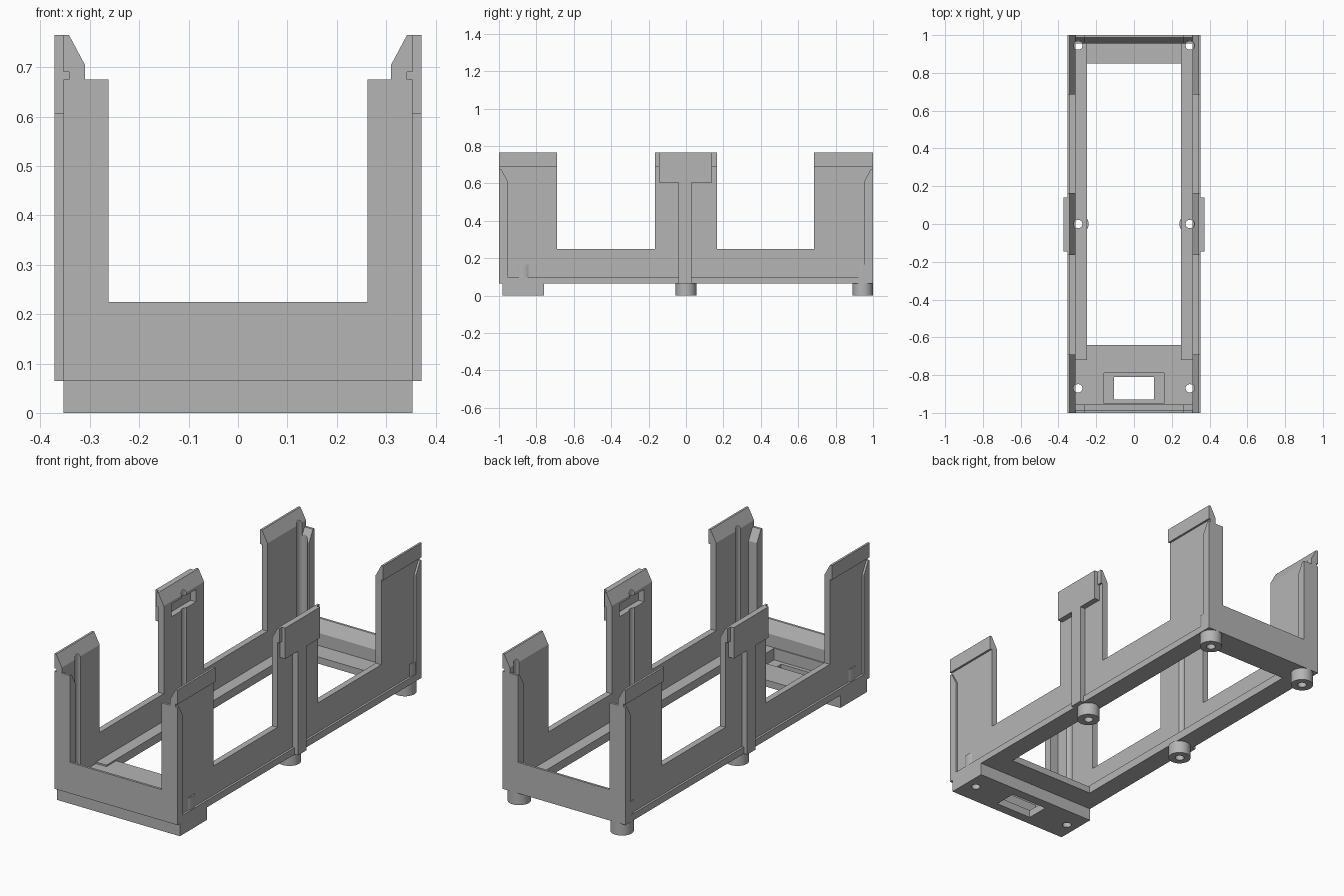
import bpy, bmesh, math
from mathutils import Vector

cube = bpy.data.objects.get("Cube")
if cube:
    bpy.data.objects.remove(cube, do_unlink=True)

grey = bpy.data.materials.new("plain grey")
grey.use_nodes = True
grey.diffuse_color = (0.46, 0.46, 0.46, 1)
grey.node_tree.nodes["Principled BSDF"].inputs["Base Color"].default_value = grey.diffuse_color

BOTTOM, LEDGE, TOP = 0.065, 0.10, 0.765
INNER, SKIN, OUTER = 0.31, 0.342, 0.353
HOLE_X = 0.295
HOLES_Y = (-0.87, 0, 0.945)
FOOT_R = 0.055


def prism(name, pts, axis, lo, hi):
    """Extrude a 2D outline along an axis, the outline using the other two in order."""
    bm = bmesh.new()

    def place(p, d):
        v = list(p)
        v.insert(axis, d)
        return bm.verts.new(v)
    a = [place(p, lo) for p in pts]
    b = [place(p, hi) for p in pts]
    bm.faces.new(a)
    bm.faces.new(b[::-1])
    for i in range(len(pts)):
        j = (i + 1) % len(pts)
        bm.faces.new((a[i], b[i], b[j], a[j]))
    bmesh.ops.recalc_face_normals(bm, faces=bm.faces)
    mesh = bpy.data.meshes.new(name)
    bm.to_mesh(mesh)
    bm.free()
    mesh.materials.append(grey)
    ob = bpy.data.objects.new(name, mesh)
    bpy.context.collection.objects.link(ob)
    return ob


def box(name, x0, x1, y0, y1, z0, z1):
    return prism(name, [(x0, y0), (x1, y0), (x1, y1), (x0, y1)], 2, z0, z1)


def cylinder(name, x, y, r, z0, z1, n=32):
    pts = [(x + r * math.cos(2 * math.pi * i / n), y + r * math.sin(2 * math.pi * i / n)) for i in range(n)]
    return prism(name, pts, 2, z0, z1)


def apply_mods(ob):
    bpy.context.view_layer.update()
    deps = bpy.context.evaluated_depsgraph_get()
    ob.data = bpy.data.meshes.new_from_object(ob.evaluated_get(deps))
    ob.modifiers.clear()


def cut(ob, cutters):
    for c in cutters:
        c.hide_render = True
        m = ob.modifiers.new("cut", 'BOOLEAN')
        m.operation, m.solver, m.object = 'DIFFERENCE', 'EXACT', c
    apply_mods(ob)
    for c in cutters:
        bpy.data.objects.remove(c, do_unlink=True)


def mirror(ob):
    ob.modifiers.new("mirror", 'MIRROR').use_mirror_merge = False
    apply_mods(ob)
    return ob


def bores(ys, r, z0, z1, sides=(1,)):
    return [cylinder("bore", s * HOLE_X, y, r, z0, z1) for y in ys for s in sides]


# Side walls with three upright posts, bevelled tops and screw channels
posts = [(-1, -0.69), (-0.165, 0.165), (0.685, 1)]
outline = [(-1, BOTTOM), (1, BOTTOM)]
for y0, y1 in reversed(posts):
    for y, inside in ((y1, y1 < 1), (y0, y0 > -1)):
        corner = [(y, 0.25), (y, TOP)] if inside else [(y, TOP)]
        outline += corner if y == y1 else corner[::-1]
wall = prism("side_walls", outline, 0, INNER, SKIN)
bevel = prism("bevel", [(0.30, 0.686), (0.348, 0.776), (0.30, 0.776)], 1, -1.1, 1.1)
pocket = box("pocket", 0.30, 0.36, -0.1, 0.1, 0.625, 0.69)
cut(wall, [bevel, pocket] + bores(HOLES_Y, 0.026, LEDGE, 0.8))
mirror(wall)

# Outer lips, bottom ledge, clip tabs and ribs
for i, (y0, y1) in enumerate(posts):
    mirror(box(("front", "middle", "back")[i] + "_post_lips", SKIN, OUTER, y0, y1, 0.69, TOP))
mirror(box("bottom_ledges", SKIN, OUTER, -1, 1, BOTTOM, LEDGE))
mirror(box("clip_tabs", SKIN, 0.372, -0.145, 0.14, 0.605, TOP))
mirror(box("clip_ribs", SKIN, 0.372, -0.04, 0.03, BOTTOM, 0.61))

# Rounded screw bulges on the outside of the walls
for name, y in (("front", HOLES_Y[0]), ("back", HOLES_Y[2])):
    arc = [math.radians(a) for a in range(-50, 51, 10)]
    pts = [(HOLE_X + FOOT_R * math.cos(a), y + FOOT_R * math.sin(a)) for a in arc]
    mirror(prism(name + "_screw_bulges", pts, 2, LEDGE, 0.165))


# End walls and corner flanges, with bevelled inner top edges
def end_profile(side, top):
    pts = [(1, BOTTOM), (0.955, BOTTOM), (0.955, top - 0.06), (0.988, top), (1, top)]
    return [(side * y, z) for y, z in pts]


for name, side, hole in (("front", -1, HOLES_Y[0]), ("back", 1, HOLES_Y[2])):
    prism(name + "_wall", end_profile(side, 0.225), 0, -0.262, 0.262)
    flange = prism(name + "_flanges", end_profile(side, 0.675), 0, 0.262, OUTER)
    cut(flange, bores([hole], 0.026, LEDGE, 0.8))
    mirror(flange)


# Floor plates, side rails and front foot block
def window():
    return [box("recess", -0.16, 0.16, -0.95, -0.79, 0.04, 0.2),
            box("opening", -0.105, 0.105, -0.93, -0.81, -0.1, 0.2)]


floor = box("front_floor", -0.32, 0.32, -0.98, -0.64, BOTTOM, LEDGE)
cut(floor, window() + bores(HOLES_Y[:1], 0.022, -0.1, 0.2, (-1, 1)))
block = box("front_foot_block", -OUTER, OUTER, -0.98, -0.76, 0, BOTTOM)
cut(block, window() + bores(HOLES_Y[:1], 0.022, -0.1, 0.2, (-1, 1)))
box("back_floor", -0.25, 0.25, 0.85, 0.98, BOTTOM, LEDGE)
rail = box("side_rails", 0.25, 0.32, -0.72, 0.975, BOTTOM, 0.108)
cut(rail, bores(HOLES_Y[1:], 0.022, -0.1, 0.2))
mirror(rail)

# Round feet with screw holes
for name, y in (("middle", HOLES_Y[1]), ("back", HOLES_Y[2])):
    feet = cylinder(name + "_feet", HOLE_X, y, FOOT_R, 0, BOTTOM + 0.002)
    cut(feet, bores([y], 0.022, -0.1, 0.2))
    mirror(feet)
    bpy.ops.object.select_all(action='DESELECT')
    feet.select_set(True)
    bpy.context.view_layer.objects.active = feet
    bpy.ops.object.shade_smooth_by_angle(angle=math.radians(30))
